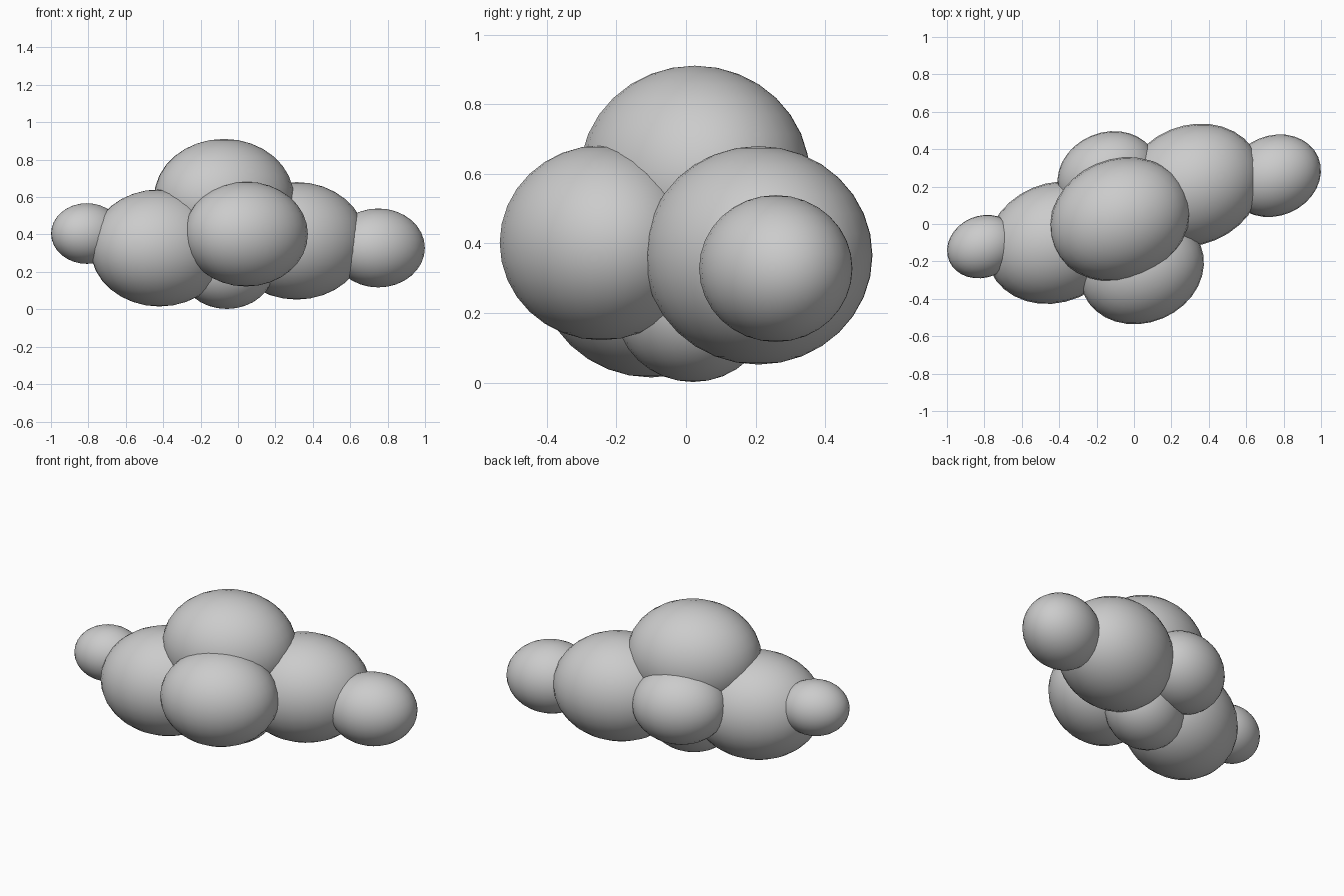
import bpy
import math

if "Cube" in bpy.data.objects:
    bpy.data.objects.remove(bpy.data.objects["Cube"])

TURN = math.radians(23)        # every puff is stretched along this heading
STRETCH = (1.21, 1.015, 1.0)

# name: (centre x, y, z, radius)
PUFFS = {
    "top_puff": (-0.075, 0.025, 0.594, 0.317),
    "front_puff": (0.043, -0.243, 0.402, 0.280),
    "left_puff": (-0.42, -0.10, 0.328, 0.313),
    "left_end_puff": (-0.808, -0.121, 0.405, 0.162),
    "right_puff": (0.313, 0.208, 0.366, 0.314),
    "right_end_puff": (0.75, 0.258, 0.328, 0.211),
    "back_puff": (-0.14, 0.258, 0.39, 0.228),
    "bottom_puff": (-0.06, 0.02, 0.216, 0.214),
}


def add_puff(name, x, y, z, r):
    bpy.ops.mesh.primitive_uv_sphere_add(
        segments=32, ring_count=16, radius=1,
        location=(x, y, z), rotation=(0, 0, TURN))
    puff = bpy.context.object
    puff.name = name
    puff.scale = [r * s for s in STRETCH]
    bpy.ops.object.shade_smooth()


# Cloud made of overlapping puffs
for name, values in PUFFS.items():
    add_puff(name, *values)
